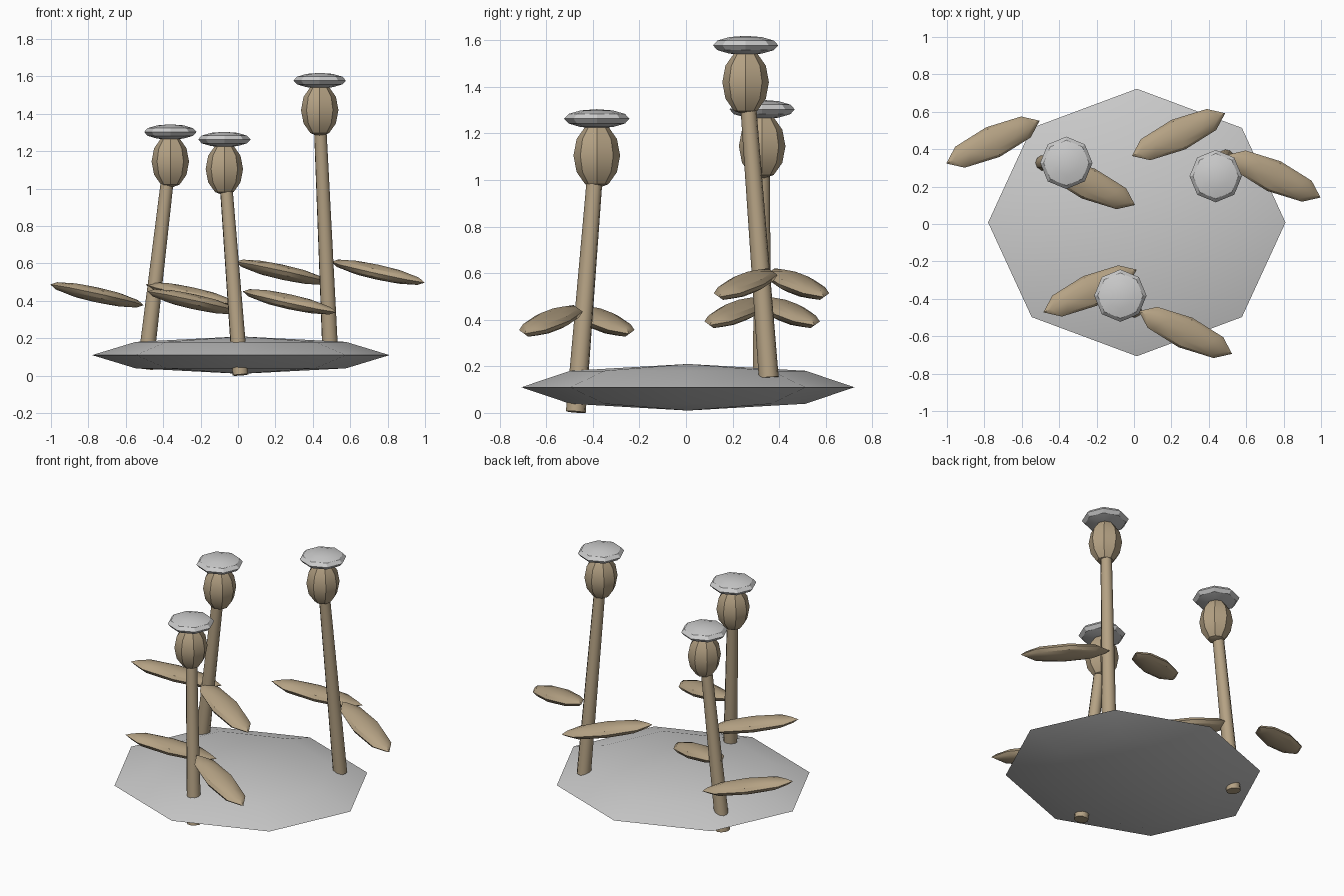
import bpy
from math import radians
from mathutils import Vector

if "Cube" in bpy.data.objects:
    bpy.data.objects.remove(bpy.data.objects["Cube"])

tan = bpy.data.materials.new("tan")
tan.diffuse_color = (0.46, 0.36, 0.23, 1)
tan.use_nodes = True
tan.node_tree.nodes["Principled BSDF"].inputs["Base Color"].default_value = tan.diffuse_color


def finish(name, mat=None, angle=30):
    ob = bpy.context.object
    ob.name = name
    if mat:
        ob.data.materials.append(mat)
    bpy.ops.object.shade_smooth_by_angle(angle=radians(angle))
    return ob


def ellipsoid(name, loc, radii, rot=(0, 0, 0), rings=6, mat=None):
    bpy.ops.mesh.primitive_uv_sphere_add(segments=8, ring_count=rings, radius=1,
                                         location=loc, rotation=rot)
    bpy.context.object.scale = radii
    bpy.ops.object.transform_apply(location=False, rotation=False, scale=True)
    return finish(name, mat)


def stem(name, a, b):
    a, b = Vector(a), Vector(b)
    d = b - a
    bpy.ops.mesh.primitive_cone_add(vertices=10, radius1=0.043, radius2=0.034,
                                    depth=d.length, location=(a + b) / 2)
    bpy.context.object.rotation_euler = d.to_track_quat('Z', 'Y').to_euler()
    return finish(name, tan, 40)


# Faceted pebble-like base
ellipsoid("base", (0.015, 0.008, 0.11), (0.795, 0.715, 0.1), rings=4)

# Each plant: stem foot, stem top, bulb centre, midpoint of the leaf pair
plants = {
    "left": ((-0.497, 0.327, 0.035), (-0.376, 0.327, 1.06),
             (-0.362, 0.327, 1.145), (-0.499, 0.327, 0.432)),
    "front": ((0.013, -0.473, 0.004), (-0.064, -0.391, 1.02),
              (-0.073, -0.383, 1.105), (0.02, -0.469, 0.395)),
    "right": ((0.492, 0.355, 0.152), (0.439, 0.266, 1.335),
              (0.437, 0.256, 1.42), (0.493, 0.367, 0.553)),
}

for side, (foot, top, bulb, mid) in plants.items():
    stem(side + "_stem", foot, top)
    # Bulb and flat cap
    ellipsoid(side + "_bulb", bulb, (0.1, 0.1, 0.142), mat=tan)
    ellipsoid(side + "_cap", Vector(bulb) + Vector((0, 0, 0.158)), (0.14, 0.14, 0.041))
    # Two leaves with the same droop, turned opposite ways
    for label, s in (("a", 1), ("b", -1)):
        loc = Vector(mid) + Vector((-0.255 * s, 0.111 * s, 0))
        ellipsoid(f"{side}_leaf_{label}", loc, (0.28, 0.087, 0.04),
                  rot=(0, 0.2, 0.43 * s), mat=tan)
